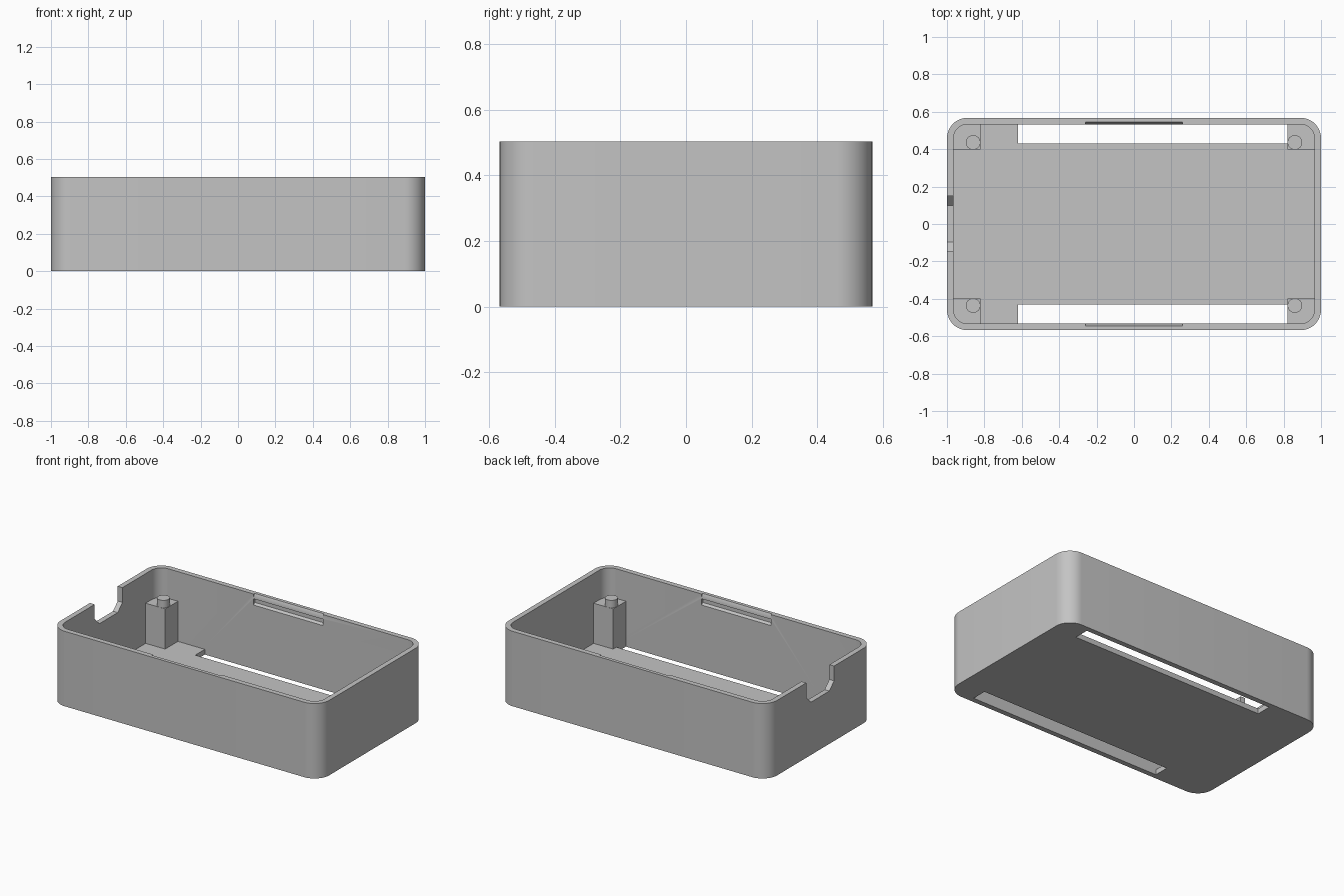
import bpy, bmesh
from math import cos, sin, pi, radians

cube = bpy.data.objects.get("Cube")
if cube:
    bpy.data.objects.remove(cube, do_unlink=True)

L, W, H = 1.0, 0.568, 0.504      # half length, half width, height
WALL, FLOOR, R = 0.035, 0.035, 0.11

grey = bpy.data.materials.new("plain grey plastic")
grey.use_nodes = True
colour = (0.55, 0.55, 0.55, 1)
grey.diffuse_color = colour
grey.node_tree.nodes["Principled BSDF"].inputs["Base Color"].default_value = colour


def prism(name, outline, start, end, axis="z"):
    """Extrude a closed outline along z, or a (y, z) outline along x."""
    def place(p, t):
        return (p[0], p[1], t) if axis == "z" else (t, p[0], p[1])
    bm = bmesh.new()
    face = bm.faces.new([bm.verts.new(place(p, start)) for p in outline])
    new = bmesh.ops.extrude_face_region(bm, geom=[face])["geom"]
    shift = place((0, 0), end - start)
    bmesh.ops.translate(bm, vec=shift, verts=[v for v in new if isinstance(v, bmesh.types.BMVert)])
    bmesh.ops.recalc_face_normals(bm, faces=bm.faces)
    mesh = bpy.data.meshes.new(name)
    bm.to_mesh(mesh)
    bm.free()
    ob = bpy.data.objects.new(name, mesh)
    mesh.materials.append(grey)
    bpy.context.collection.objects.link(ob)
    return ob


def rounded(hx, hy, r, steps=12):
    pts = []
    for k, (sx, sy) in enumerate([(1, 1), (-1, 1), (-1, -1), (1, -1)]):
        for i in range(steps + 1):
            a = (k + i / steps) * pi / 2
            pts.append((sx * (hx - r) + r * cos(a), sy * (hy - r) + r * sin(a)))
    return pts


def rect(x0, x1, y0, y1):
    return [(x0, y0), (x1, y0), (x1, y1), (x0, y1)]


def activate(ob):
    bpy.ops.object.select_all(action="DESELECT")
    ob.select_set(True)
    bpy.context.view_layer.objects.active = ob


def cut(ob, cutter):
    mod = ob.modifiers.new("cut", "BOOLEAN")
    mod.operation, mod.solver, mod.object = "DIFFERENCE", "EXACT", cutter
    activate(ob)
    bpy.ops.object.modifier_apply(modifier=mod.name)
    bpy.data.objects.remove(cutter, do_unlink=True)


def smooth(ob):
    activate(ob)
    bpy.ops.object.shade_smooth_by_angle(angle=radians(30))


# Open tray with rounded corners
IX, IY = L - WALL, W - WALL
tray = prism("tray_shell", rounded(L, W, R), 0, H)
cut(tray, prism("cavity", rounded(IX, IY, R - WALL), FLOOR, H + 0.1))

for s in (1, -1):
    # Long floor slots beside the long walls
    cut(tray, prism("floor_slot", rect(-0.62, 0.82, *sorted((s * 0.431, s * IY))), -0.1, FLOOR + 0.02))
    # Latch lead-in bevel on the rim, and the latch groove below it
    bevel = [(IY - 0.01, H + 0.01), (IY + 0.012, H + 0.01), (IY + 0.012, H),
             (IY, H - 0.025), (IY - 0.01, H - 0.025)]
    groove = [(IY - 0.01, 0.43), (IY, 0.43), (IY + 0.014, 0.442), (IY + 0.014, 0.472), (IY - 0.01, 0.472)]
    for shape in (bevel, groove):
        cut(tray, prism("latch_cut", [(s * y, z) for y, z in shape], -0.258, 0.258, "x"))

# Cable notch in the right end wall, with bevelled lower corners
notch = [(-0.145, H + 0.1), (-0.145, 0.405), (-0.095, 0.355),
         (0.1, 0.355), (0.15, 0.405), (0.15, H + 0.1)]
cut(tray, prism("cable_notch", notch, -L - 0.1, -IX + 0.03, "x"))
smooth(tray)

# Corner posts, each with a locating peg
for sx, side in ((1, "left"), (-1, "right")):
    for sy, end in ((1, "back"), (-1, "front")):
        block = rect(0.82, IX + 0.001, 0.397, IY + 0.001)
        prism(f"{end}_{side}_post", [(sx * x, sy * y) for x, y in block], FLOOR - 0.005, 0.305)
        ring = [(sx * 0.86 + 0.039 * cos(i * pi / 16), sy * 0.436 + 0.039 * sin(i * pi / 16))
                for i in range(32)]
        smooth(prism(f"{end}_{side}_peg", ring, 0.29, 0.355))
